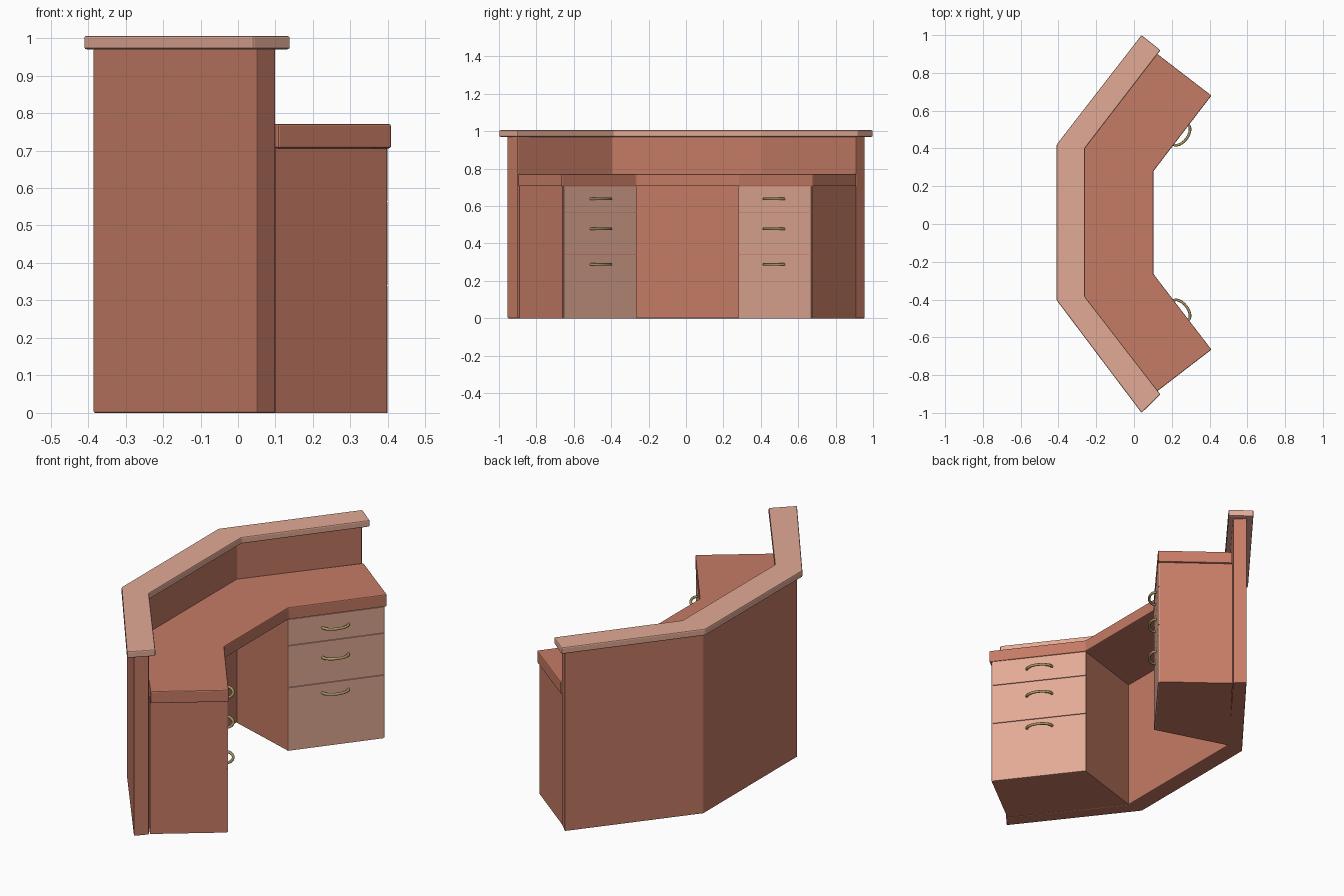
import bpy, bmesh, math
from mathutils import Vector

if "Cube" in bpy.data.objects:
    bpy.data.objects.remove(bpy.data.objects["Cube"])


def material(name, rgb):
    m = bpy.data.materials.new(name)
    m.diffuse_color = (*rgb, 1)
    m.use_nodes = True
    m.node_tree.nodes["Principled BSDF"].inputs["Base Color"].default_value = m.diffuse_color
    return m


WOOD = material("terracotta wood", (0.56, 0.20, 0.13))
LIGHT = material("light wood", (0.76, 0.40, 0.30))
BRASS = material("aged brass", (0.42, 0.33, 0.13))


def prism(name, pts, z0, z1, mat, bevel=0.0):
    """Extrude a plan outline between two heights."""
    bm = bmesh.new()
    low = [bm.verts.new((x, y, z0)) for x, y in pts]
    high = [bm.verts.new((x, y, z1)) for x, y in pts]
    bm.faces.new(low)
    bm.faces.new(high)
    n = len(pts)
    for i in range(n):
        j = (i + 1) % n
        bm.faces.new((low[i], low[j], high[j], high[i]))
    bmesh.ops.recalc_face_normals(bm, faces=bm.faces[:])
    me = bpy.data.meshes.new(name)
    bm.to_mesh(me)
    bm.free()
    ob = bpy.data.objects.new(name, me)
    bpy.context.collection.objects.link(ob)
    me.materials.append(mat)
    if bevel:
        b = ob.modifiers.new("soft edges", 'BEVEL')
        b.width = bevel
        b.segments = 2
        b.limit_method = 'ANGLE'
    return ob


def flip(p):
    """Mirror a plan point to the other wing."""
    return (p[0], 0.015 - p[1])


# high privacy wall
prism("high_wall", [(0.05, 0.957), (-0.385, 0.402), (-0.385, -0.395), (0.05, -0.955),
                    (0.10, -0.90), (-0.29, -0.393), (-0.29, 0.405), (0.10, 0.91)],
      0, 0.972, WOOD, 0.004)

# counter cap on the wall
prism("counter_cap", [(0.04, 1.0), (-0.41, 0.42), (-0.41, -0.403), (0.04, -1.0),
                      (0.14, -0.902), (-0.26, -0.385), (-0.26, 0.40), (0.14, 0.92)],
      0.97, 1.006, LIGHT, 0.006)

# lower desk top
wing = [(-0.295, 0.405), (0.108, 0.912), (0.41, 0.68), (0.103, 0.28)]
prism("desk_top", wing + [flip(p) for p in reversed(wing)], 0.706, 0.771, WOOD, 0.005)

# drawer pedestals, fronts and handles on both wings
A, B = Vector((0.10, 0.28)), Vector((0.402, 0.672))
along = (B - A).normalized()
out = Vector((along.y, -along.x))
for side in ("left", "right"):
    f = (lambda p: (p[0], p[1])) if side == "right" else flip
    a, b = A - out * 0.006, B - out * 0.006
    prism(side + "_pedestal", [f(p) for p in (a, b, (0.10, 0.905), (-0.295, 0.405))],
          0, 0.707, WOOD)
    mid = A + along * 0.243
    levels = [(0.0, 0.338, 0.288), (0.341, 0.563, 0.478), (0.566, 0.705, 0.638)]
    for k, (z0, z1, hz) in enumerate(levels):
        q = B - along * 0.006
        prism(f"{side}_drawer_{k}", [f(p) for p in (A - out * 0.006, A, q, q - out * 0.006)],
              z0, z1, LIGHT)
        # bowed pull
        cu = bpy.data.curves.new(f"{side}_handle_{k}", 'CURVE')
        cu.dimensions = '3D'
        cu.bevel_depth = 0.007
        cu.bevel_resolution = 2
        cu.use_fill_caps = True
        sp = cu.splines.new('POLY')
        n = 12
        sp.points.add(n)
        for i in range(n + 1):
            t = math.pi * i / n
            p = f(mid - along * 0.066 * math.cos(t) + out * (0.038 * math.sin(t) - 0.002))
            sp.points[i].co = (*p, hz, 1)
        sp.use_smooth = True
        cu.materials.append(BRASS)
        bpy.context.collection.objects.link(bpy.data.objects.new(cu.name, cu))
